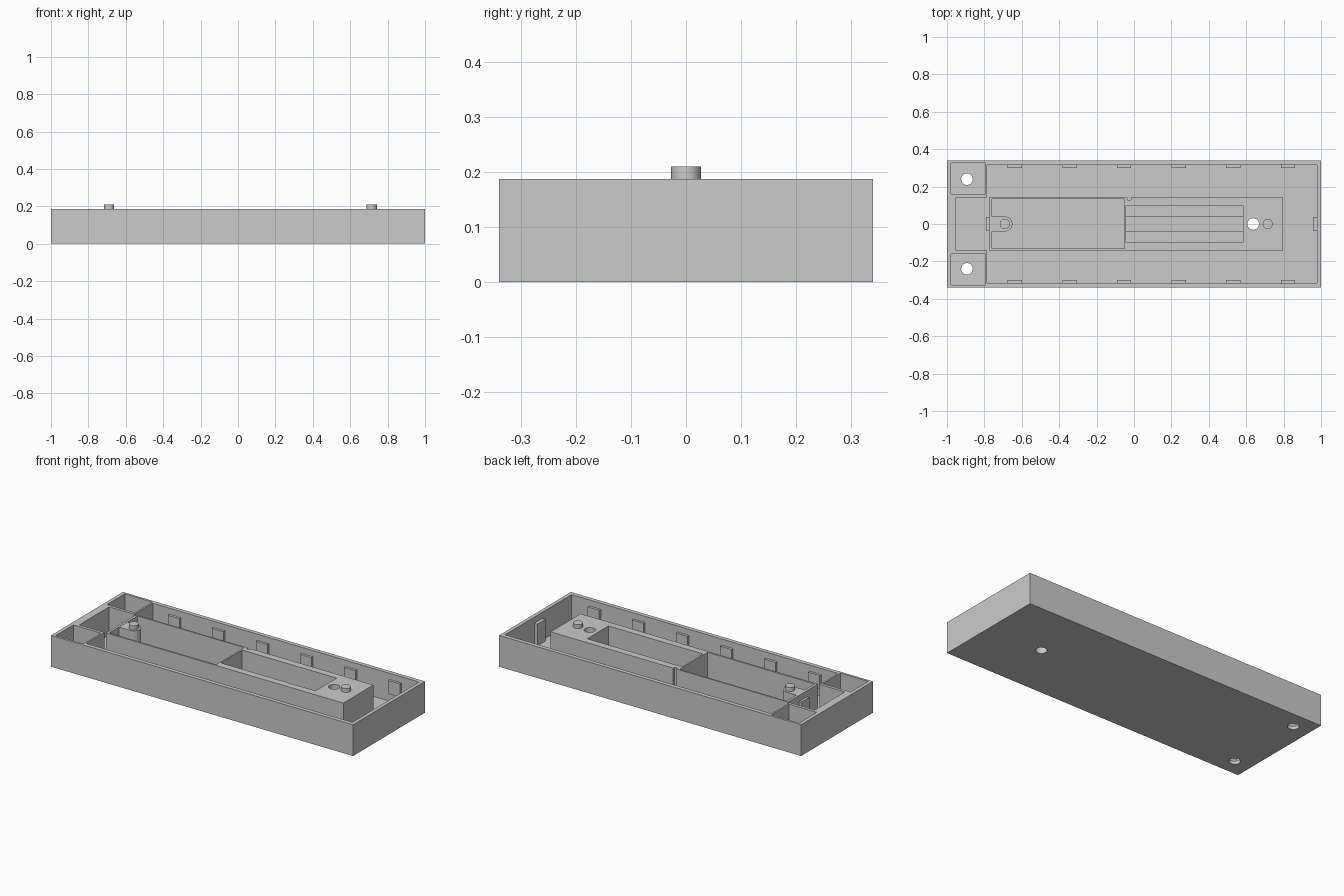
import bpy

if "Cube" in bpy.data.objects:
    bpy.data.objects.remove(bpy.data.objects["Cube"], do_unlink=True)

# Single plain plastic colour
grey = bpy.data.materials.new("light_grey_plastic")
grey.use_nodes = True
grey.diffuse_color = (0.6, 0.6, 0.6, 1)
grey.node_tree.nodes["Principled BSDF"].inputs["Base Color"].default_value = (0.6, 0.6, 0.6, 1)

TOP, FLOOR, OVER = 0.187, 0.02, 0.3


def finish(name):
    ob = bpy.context.object
    ob.name = name
    ob.data.materials.append(grey)
    bpy.ops.object.transform_apply(location=True, rotation=True, scale=True)
    return ob


def box(name, x0, x1, y0, y1, z0, z1):
    bpy.ops.mesh.primitive_cube_add(size=1, location=((x0 + x1) / 2, (y0 + y1) / 2, (z0 + z1) / 2))
    bpy.context.object.scale = (x1 - x0, y1 - y0, z1 - z0)
    return finish(name)


def cylinder(name, x, y, r, z0, z1):
    bpy.ops.mesh.primitive_cylinder_add(vertices=32, radius=r, depth=z1 - z0, location=(x, y, (z0 + z1) / 2))
    ob = finish(name)
    bpy.ops.object.shade_smooth_by_angle()
    return ob


def cut(target, *cutters):
    bpy.context.view_layer.objects.active = target
    for c in cutters:
        mod = target.modifiers.new("cut", "BOOLEAN")
        mod.operation, mod.solver, mod.object = "DIFFERENCE", "EXACT", c
        bpy.ops.object.modifier_apply(modifier=mod.name)
        bpy.data.objects.remove(c, do_unlink=True)


# Open tray: main cavity, end recess and two corner pockets with screw holes
tray = box("tray", -1, 1, -0.34, 0.34, 0, TOP)
cut(tray,
    box("cavity", -0.785, 0.978, -0.315, 0.315, FLOOR, OVER),
    box("end_recess", -0.952, -0.77, -0.142, 0.142, FLOOR, OVER))
for s in (-1, 1):
    y0, y1 = sorted((s * 0.16, s * 0.326))
    cut(tray, box("pocket", -0.978, -0.795, y0, y1, FLOOR, OVER),
        cylinder("screw_hole", -0.893, s * 0.24, 0.031, -0.1, OVER))
cut(tray, cylinder("floor_hole", 0.637, 0, 0.031, -0.1, OVER))

# Raised centre block with a large bay, a stepped bay, a wire notch and a hole
block = box("centre_block", -0.775, 0.797, -0.142, 0.142, FLOOR - 0.005, TOP)
cut(block,
    box("large_bay", -0.76, -0.052, -0.131, 0.133, FLOOR, OVER),
    box("stepped_bay", -0.043, 0.583, -0.1, 0.1, 0.04, OVER),
    box("bay_groove", -0.043, 0.583, -0.04, 0.04, FLOOR, OVER),
    box("wire_notch", -0.035, -0.015, 0.128, 0.2, FLOOR, OVER),
    cylinder("block_hole", 0.637, 0, 0.031, -0.1, OVER))

# Rounded boss in the large bay and the two locating pins
box("boss_web", -0.77, -0.69, -0.04, 0.04, FLOOR - 0.005, TOP - 0.001)
cylinder("boss", -0.69, 0, 0.04, FLOOR - 0.005, TOP - 0.001)
for name, x in (("pin_right", -0.69), ("pin_left", 0.715)):
    cylinder(name, x, 0, 0.027, TOP - 0.02, 0.21)

# Snap tabs along both long walls
for i in range(6):
    x = -0.637 + i * 0.292
    for side, s in (("front", -1), ("back", 1)):
        y0, y1 = sorted((s * 0.3, s * 0.32))
        box(f"{side}_tab_{i + 1}", x - 0.038, x + 0.038, y0, y1, 0.07, 0.15)

# Taller tabs at both ends
box("end_tab_left", 0.958, 0.985, -0.038, 0.038, FLOOR - 0.005, 0.15)
box("end_tab_right", -0.79, -0.77, -0.038, 0.038, FLOOR - 0.005, 0.15)
